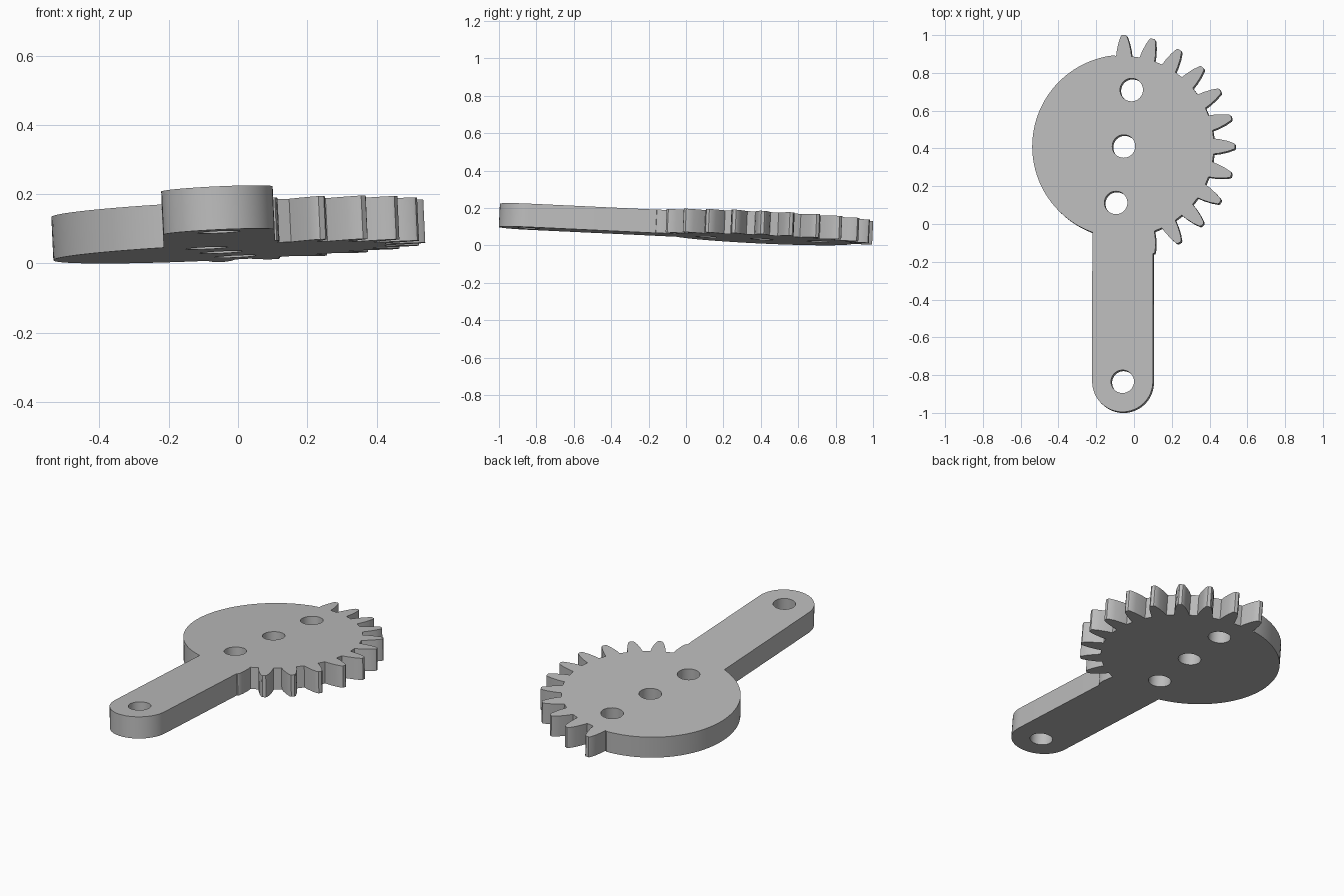
import bpy
import bmesh
import math
from mathutils import Vector

THICK = 0.125
HUB = Vector((-0.055, 0.412))
ARM_END = Vector((-0.06, -0.835))
ARM_R = 0.161
HOLE_R = 0.061

cube = bpy.data.objects.get("Cube")
if cube:
    bpy.data.objects.remove(cube, do_unlink=True)

steel = bpy.data.materials.new("grey_metal")
steel.use_nodes = True
colour = (0.5, 0.5, 0.5, 1)
steel.diffuse_color = colour
steel.node_tree.nodes["Principled BSDF"].inputs["Base Color"].default_value = colour


def polar(r, angle, centre):
    return (centre.x + r * math.cos(angle), centre.y + r * math.sin(angle))


def arc(centre, r, start, end, steps):
    """Points along an arc, angles in degrees."""
    return [polar(r, math.radians(start + (end - start) * i / steps), centre)
            for i in range(steps + 1)]


def prism(name, outline, top=0.0, bottom=-THICK):
    """Extrude a counter-clockwise outline into a solid plate."""
    bm = bmesh.new()
    face = bm.faces.new([bm.verts.new((x, y, bottom)) for x, y in outline])
    ext = bmesh.ops.extrude_face_region(bm, geom=[face])
    moved = [v for v in ext["geom"] if isinstance(v, bmesh.types.BMVert)]
    bmesh.ops.translate(bm, verts=moved, vec=(0, 0, top - bottom))
    bmesh.ops.recalc_face_normals(bm, faces=bm.faces)
    mesh = bpy.data.meshes.new(name)
    bm.to_mesh(mesh)
    bm.free()
    mesh.materials.append(steel)
    obj = bpy.data.objects.new(name, mesh)
    bpy.context.collection.objects.link(obj)
    return obj


def combine(target, other, operation):
    """Apply a boolean and remove the second solid."""
    bpy.context.view_layer.objects.active = target
    mod = target.modifiers.new("boolean", "BOOLEAN")
    mod.operation = operation
    mod.solver = "EXACT"
    mod.object = other
    bpy.ops.object.modifier_apply(modifier=mod.name)
    bpy.data.objects.remove(other, do_unlink=True)


# Sector gear: teeth on one side, plain round rim on the other
flank = [(0.478, 0.041), (0.51, 0.037), (0.55, 0.028), (0.584, 0.016), (0.59, 0.009)]
outline = []
for k in range(12):
    mid = math.radians(-75 + 15 * k)
    outline += [polar(r, mid - w / r, HUB) for r, w in flank]
    outline += [polar(r, mid + w / r, HUB) for r, w in reversed(flank)]
outline += arc(HUB, 0.485, 96, 279, 48)
lever = prism("sector_gear_lever", outline)

# Lever arm with a rounded end
arm = prism("arm", arc(ARM_END, ARM_R, 180, 360, 24)
            + [(ARM_END.x + ARM_R, 0.05), (ARM_END.x - ARM_R, 0.05)])
combine(lever, arm, "UNION")

# Three holes in a row across the gear and one at the arm tip
row = Vector((0.041, 0.299))
for centre in (HUB, HUB + row, HUB - row, ARM_END):
    cutter = prism("hole_cutter", arc(centre, HOLE_R, 0, 348.75, 31), 0.1, -0.3)
    cutter.hide_render = True
    combine(lever, cutter, "DIFFERENCE")

# Smooth round walls, crisp edges
for o in bpy.context.selected_objects:
    o.select_set(False)
lever.select_set(True)
bpy.context.view_layer.objects.active = lever
bpy.ops.object.shade_smooth_by_angle(angle=math.radians(30))

# Resting tilt of the whole plate
tilt = Vector((0, 0, 1)).rotation_difference(Vector((-0.047, 0.047, 1)))
lever.rotation_mode = "QUATERNION"
lever.rotation_quaternion = tilt
lever.location.z = 0.178
bpy.context.view_layer.update()
lowest = min((lever.matrix_world @ v.co).z for v in lever.data.vertices)
lever.location.z -= lowest
